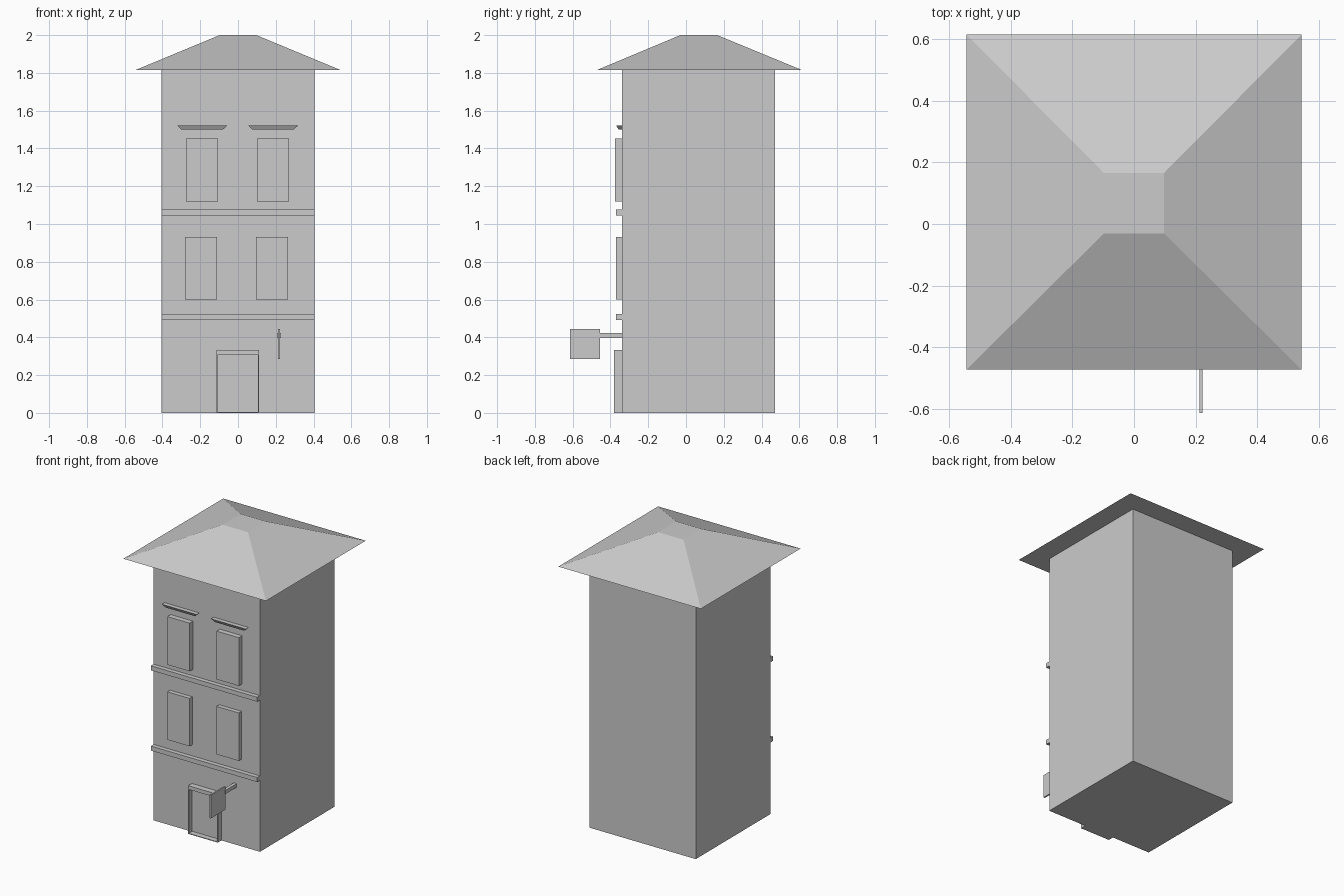
import bpy, bmesh

if "Cube" in bpy.data.objects:
    bpy.data.objects.remove(bpy.data.objects["Cube"])

WALL = -0.34  # y of the front wall


def make(name, verts, faces):
    me = bpy.data.meshes.new(name)
    me.from_pydata(verts, [], faces)
    bm = bmesh.new()
    bm.from_mesh(me)
    bmesh.ops.recalc_face_normals(bm, faces=bm.faces)
    bm.to_mesh(me)
    bm.free()
    ob = bpy.data.objects.new(name, me)
    bpy.context.collection.objects.link(ob)
    return ob


def frustum(name, low, high, z0, z1):
    """Solid between two rectangles (x0, x1, y0, y1) at heights z0 and z1."""
    verts = []
    for (x0, x1, y0, y1), z in ((low, z0), (high, z1)):
        verts += [(x0, y0, z), (x1, y0, z), (x1, y1, z), (x0, y1, z)]
    sides = [(i, (i + 1) % 4, (i + 1) % 4 + 4, i + 4) for i in range(4)]
    return make(name, verts, [(0, 1, 2, 3), (4, 5, 6, 7)] + sides)


def box(name, x0, x1, y0, y1, z0, z1):
    return frustum(name, (x0, x1, y0, y1), (x0, x1, y0, y1), z0, z1)


# Main block and hipped roof with a flat top
box("walls", -0.405, 0.405, WALL, 0.472, 0, 1.815)
frustum("roof", (-0.543, 0.543, -0.472, 0.614), (-0.097, 0.097, -0.03, 0.165), 1.815, 2.0)

# Bands between the storeys
for name, z0, z1 in (("lower_band", 0.492, 0.523), ("upper_band", 1.045, 1.076)):
    box(name, -0.405, 0.405, -0.37, WALL, z0, z1)

# Window panels on two storeys, with flared hoods over the upper ones
for side, x in (("left", -0.19), ("right", 0.185)):
    box("upper_window_" + side, x - 0.085, x + 0.085, -0.376, WALL, 1.12, 1.452)
    box("lower_window_" + side, x - 0.09, x + 0.08, -0.37, WALL, 0.60, 0.93)
    frustum("window_hood_" + side,
            (x - 0.11, x + 0.11, -0.357, WALL), (x - 0.132, x + 0.134, -0.37, WALL),
            1.5, 1.522)

# Door surround: panel with its front face inset and pushed back
door = box("door", -0.114, 0.112, -0.38, WALL, 0, 0.332)
bm = bmesh.new()
bm.from_mesh(door.data)
front = min(bm.faces, key=lambda f: f.calc_center_median().y)
bmesh.ops.inset_region(bm, faces=[front], thickness=0.007)
for v in front.verts:
    v.co.z = 0.307 if v.co.z > 0.1 else 0.005
pushed = bmesh.ops.extrude_discrete_faces(bm, faces=[front])["faces"]
bmesh.ops.translate(bm, verts=pushed[0].verts, vec=(0, 0.037, 0))
bm.to_mesh(door.data)
bm.free()

# Hanging sign on its arm
box("sign_arm", 0.206, 0.228, -0.46, WALL, 0.397, 0.422)
box("sign_board", 0.212, 0.222, -0.613, -0.455, 0.285, 0.445)
